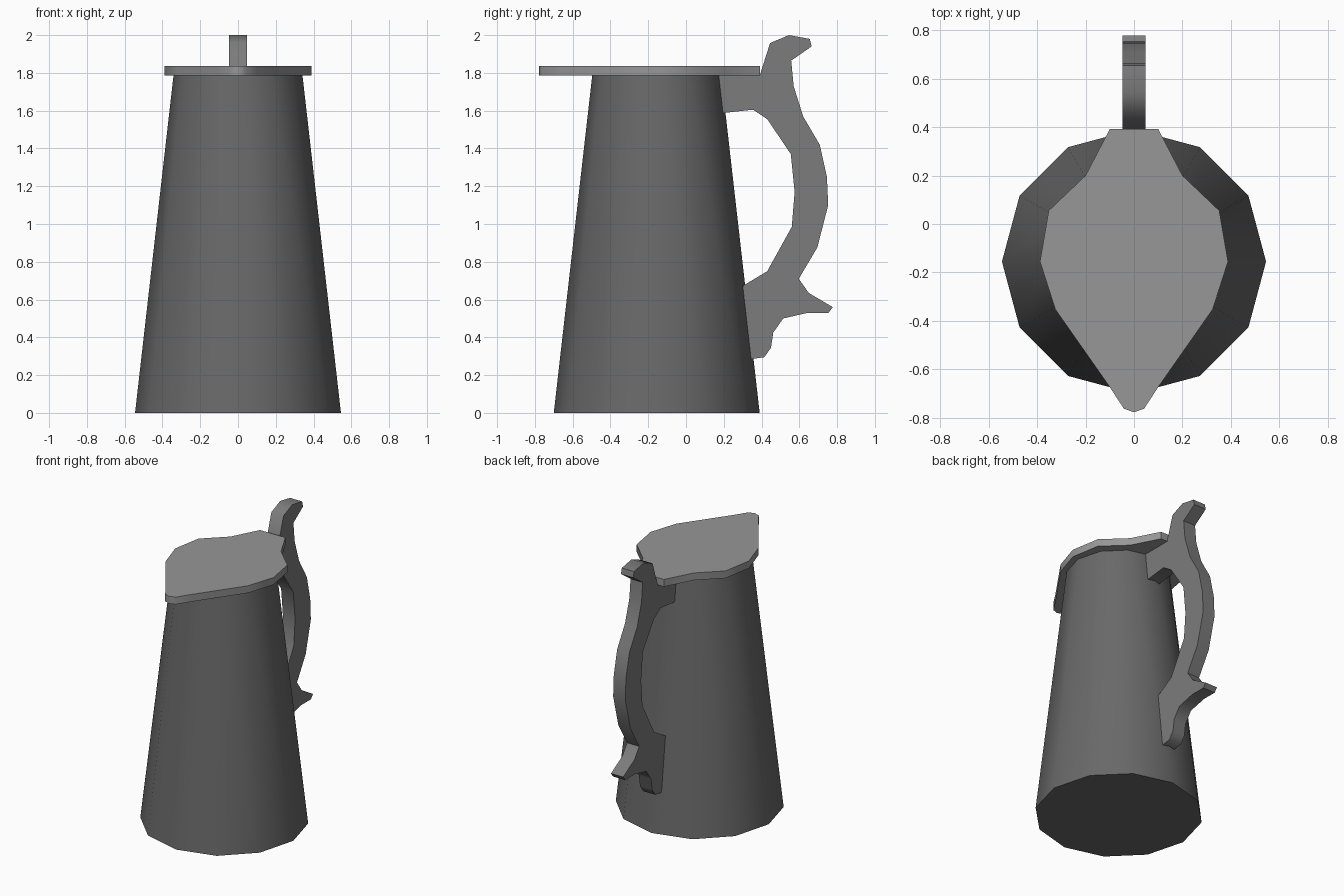
import bpy, bmesh, math
from mathutils import Vector

if "Cube" in bpy.data.objects:
    bpy.data.objects.remove(bpy.data.objects["Cube"])


def extruded(name, outline, offset):
    """Closed prism from a planar outline pushed along an offset vector."""
    bm = bmesh.new()
    face = bm.faces.new([bm.verts.new(p) for p in outline])
    new = bmesh.ops.extrude_face_region(bm, geom=[face])["geom"]
    verts = [g for g in new if isinstance(g, bmesh.types.BMVert)]
    bmesh.ops.translate(bm, verts=verts, vec=Vector(offset))
    bmesh.ops.recalc_face_normals(bm, faces=bm.faces)
    mesh = bpy.data.meshes.new(name)
    bm.to_mesh(mesh)
    bm.free()
    obj = bpy.data.objects.new(name, mesh)
    bpy.context.collection.objects.link(obj)
    return obj


def finish(obj, degrees, grey):
    """Smooth shading below the given angle, plus a plain grey material."""
    bpy.ops.object.select_all(action="DESELECT")
    obj.select_set(True)
    bpy.context.view_layer.objects.active = obj
    bpy.ops.object.shade_smooth_by_angle(angle=math.radians(degrees))
    mat = bpy.data.materials.new(obj.name + "_metal")
    mat.diffuse_color = (grey, grey, grey, 1)
    mat.use_nodes = True
    mat.node_tree.nodes["Principled BSDF"].inputs["Base Color"].default_value = mat.diffuse_color
    obj.data.materials.append(mat)


# Tapered twelve-sided body
H = 1.79
bpy.ops.mesh.primitive_cone_add(vertices=12, radius1=0.545, radius2=0.341,
                                depth=H, location=(0, -0.155, H / 2))
body = bpy.context.object
body.name = "body"
finish(body, 40, 0.14)

# Flat lid with a pointed spout cover: right half outline, mirrored
half = [(0.1, 0.392), (0.2, 0.2), (0.352, 0.055), (0.388, -0.155),
        (0.325, -0.352), (0.1, -0.673), (0.042, -0.762)]
lid_outline = half + [(0, -0.777)] + [(-x, y) for x, y in reversed(half)]
lid = extruded("lid", [(x, y, 1.785) for x, y in lid_outline], (0, 0, 0.052))
finish(lid, 50, 0.31)

# Handle with thumb rest on top and a spur near the bottom (side profile y, z)
T = 0.048
profile = [
    (0.16, 1.785), (0.39, 1.785), (0.445, 1.958), (0.545, 2.0), (0.655, 1.98),
    (0.665, 1.94), (0.557, 1.865), (0.57, 1.73), (0.62, 1.57), (0.708, 1.42),
    (0.746, 1.25), (0.753, 1.10), (0.695, 0.875), (0.597, 0.71), (0.65, 0.635),
    (0.777, 0.56), (0.755, 0.53), (0.645, 0.53), (0.515, 0.5), (0.462, 0.425),
    (0.45, 0.345), (0.415, 0.295), (0.335, 0.283), (0.3, 0.672), (0.43, 0.75),
    (0.56, 0.985), (0.575, 1.17), (0.555, 1.37), (0.43, 1.555), (0.355, 1.605),
    (0.18, 1.586)]
handle = extruded("handle", [(-T, y, z) for y, z in profile], (2 * T, 0, 0))
finish(handle, 50, 0.2)
